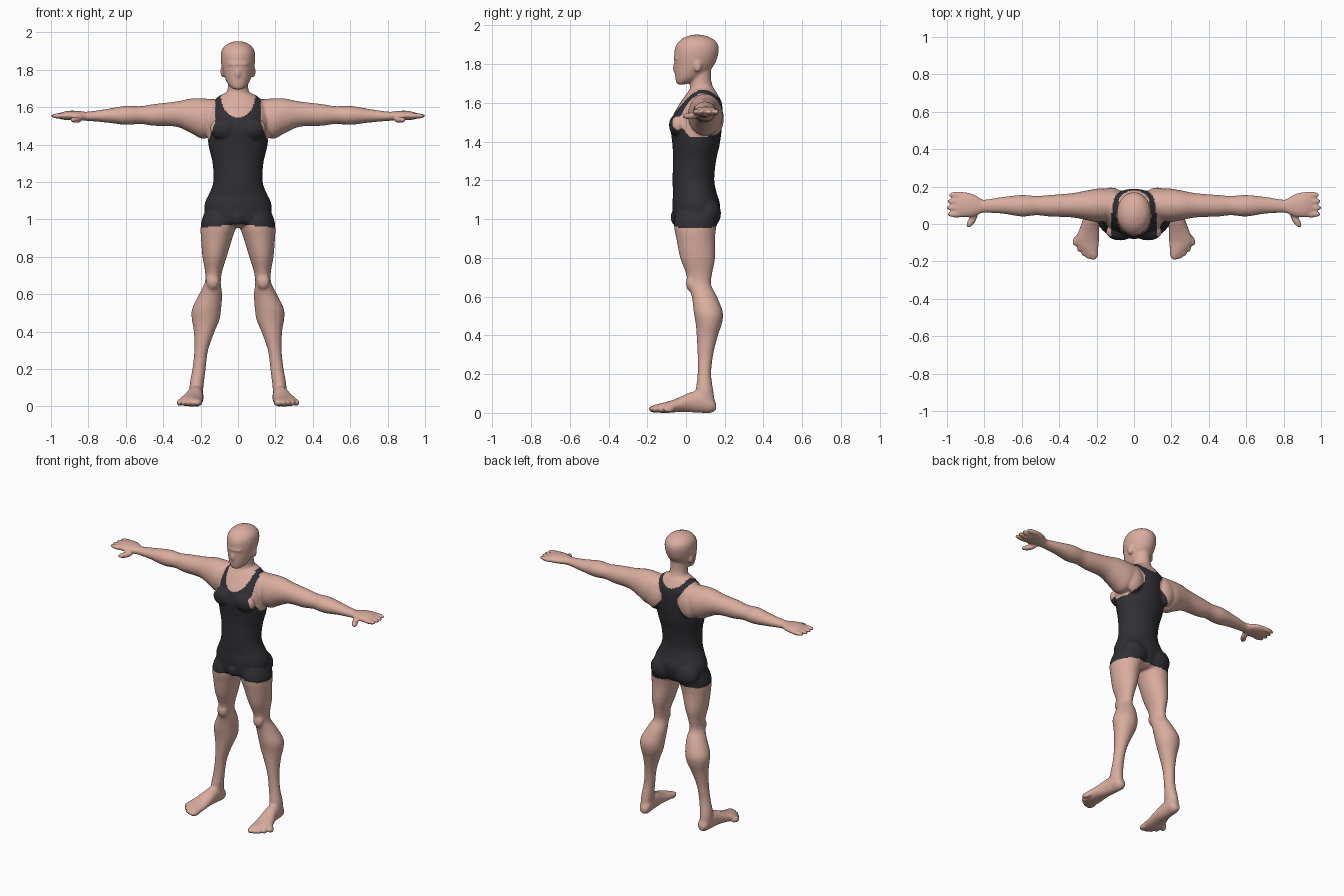
import bpy, bmesh, math
from mathutils import Vector, Matrix

cube = bpy.data.objects.get("Cube")
if cube:
    bpy.data.objects.remove(cube, do_unlink=True)

SIDES, STEPS = 28, 4
X, Y, Z = range(3)
bm = bmesh.new()


def material(name, colour):
    mat = bpy.data.materials.new(name)
    mat.use_nodes = True
    mat.diffuse_color = (*colour, 1)
    mat.node_tree.nodes["Principled BSDF"].inputs["Base Color"].default_value = (*colour, 1)
    return mat


def blend(a, b, c, d, t):
    """Smooth curve from b to c, with a and d as neighbours."""
    return b + 0.5 * t * (c - a + t * (2 * a - 5 * b + 4 * c - d + t * (3 * (b - c) + d - a)))


def loft(axis, rings):
    """Skin oval rings: (position, low, high, low, high) in hundredths."""
    padded = [rings[0]] + rings + [rings[-1]]
    fine = []
    for i in range(len(rings) - 1):
        for s in range(STEPS):
            fine.append([blend(*v, s / STEPS) for v in zip(*padded[i:i + 4])])
    fine.append(rings[-1])
    others = [k for k in range(3) if k != axis]
    loops = []
    for pos, a0, a1, b0, b1 in fine:
        loop = []
        for k in range(SIDES):
            angle = math.tau * k / SIDES
            co = Vector()
            co[axis] = pos
            co[others[0]] = (a0 + a1) / 2 + (a1 - a0) / 2 * math.cos(angle)
            co[others[1]] = (b0 + b1) / 2 + (b1 - b0) / 2 * math.sin(angle)
            loop.append(bm.verts.new(co / 100))
        loops.append(loop)
    for low, high in zip(loops, loops[1:]):
        for k in range(SIDES):
            n = (k + 1) % SIDES
            bm.faces.new((low[k], low[n], high[n], high[k]))
    bm.faces.new(loops[0][::-1])
    bm.faces.new(loops[-1])


def centred(rings):
    loft(Z, [(z, -w, w, y0, y1) for z, w, y0, y1 in rings])


def lump(centre, radii, turn=0):
    """Ellipsoid, in hundredths, turned about the vertical."""
    place = (Matrix.Translation(Vector(centre) / 100) @ Matrix.Rotation(turn, 4, "Z")
             @ Matrix.Diagonal((*(Vector(radii) / 100), 1)))
    bmesh.ops.create_uvsphere(bm, u_segments=20, v_segments=12, radius=1, matrix=place)


# Leg
loft(Z, [(108, 3, 16, -3, 15), (100, 1, 19.3, -6, 16), (95, 1.3, 20, -6, 15.5),
         (90, 3, 19.8, -5, 15), (80, 6, 19, -3, 15), (72, 8.5, 17.6, 0, 13.5),
         (66, 9.2, 17.8, 1, 13), (60, 8.5, 20.8, 3, 16), (52, 9, 24.6, 4, 19),
         (46, 10, 24.6, 5, 18.5), (40, 12.5, 23.6, 5.5, 16.5), (30, 16, 23.3, 6, 14),
         (20, 17.3, 24.4, 6, 13), (12, 18.3, 25.8, 5, 14), (5, 19, 26, 4, 15)])
lump((13.5, 2.5, 67), (3.5, 2.5, 4.5))

# Foot and toes
loft(Y, [(15.5, 20, 24, 1.5, 5), (13, 18.5, 25.5, 0, 9), (8, 18.5, 26.3, 0, 11.5),
         (2, 18.5, 27.5, .3, 10.5), (-4, 18.5, 29.7, .4, 7.8), (-9, 18.7, 31.5, 0, 6),
         (-13, 19, 29.5, 0, 5), (-17, 19.5, 24.5, .5, 4)])
for i in range(5):
    lump((21.2 + 2.5 * i, -16 + 0.45 * i * i, 2), (2.1 - i * .16, 3.6 - i * .15, 1.9), 0.3)

# Arm
loft(X, [(10, 3, 18, 148, 164), (18, 1, 19, 143, 164.6), (25, 2, 18, 146, 164.6),
         (33, 3.5, 16.5, 149.5, 163), (45, 4, 15.5, 150, 161.6), (52, 4.7, 15, 151, 160.5),
         (60, 4, 15.5, 150.5, 160.7), (70, 5.5, 14.5, 151.7, 159), (80, 6, 13, 152.6, 157.6),
         (84, 5.5, 13.5, 152.6, 157.6)])

# Hand, fingers and thumb
loft(X, [(81, 6, 13, 153, 157.4), (86, 4, 16, 153, 158), (91, 3.5, 17, 153, 158), (95, 4, 16, 153.5, 157)])
for i in range(4):
    lump((94 + (.7, 1, .8, 0)[i], 5.3 + 3.4 * i, 155.3), (5.3, 1.9, 1.5))
lump((86.5, 2.2, 153.2), (5, 1.9, 1.7), -1)

# Paired muscles and ears
lump((7.5, -4.2, 148.5), (7.5, 4.6, 6))
lump((12.5, 14.5, 152), (7, 5, 9))
lump((8.7, 11.2, 103), (9, 6.9, 8))
lump((8.2, 6, 179), (1.2, 2, 3.2))

# Mirror the paired parts
copy = bmesh.ops.duplicate(bm, geom=bm.verts[:] + bm.edges[:] + bm.faces[:])["geom"]
for item in copy:
    if isinstance(item, bmesh.types.BMVert):
        item.co.x *= -1
bmesh.ops.reverse_faces(bm, faces=[f for f in copy if isinstance(f, bmesh.types.BMFace)])

# Torso with a shirt hem over the hips
centred([(95.5, 7, 0, 11), (98, 16, -6, 15), (105, 18, -7, 17.5), (109.5, 17.5, -7, 17.2),
         (113, 15.8, -6.7, 16), (120, 13.2, -7, 14.6), (130, 13.6, -6.7, 15.5),
         (138, 15.5, -7, 17.3), (144, 16.3, -7.7, 18.2), (148, 16.3, -8, 18.6),
         (154, 16.5, -6.5, 18.8), (160, 15.5, -3, 18.5), (165, 11.5, .5, 16), (168, 6, 3, 14)])
lump((0, -4.5, 101), (4, 3.5, 4.5))

# Neck and head
centred([(160, 8, 2, 16.5), (164, 7.5, 2, 15.5), (168, 5.9, 2, 14), (172, 5.4, 2, 13), (178, 5.5, 1, 13)])
centred([(169.5, 2.5, -4.7, -.5), (172, 5.2, -5.4, 6), (176, 7.2, -5.8, 11.5), (180, 8.3, -6, 14.8),
         (184, 9.1, -6.1, 16.4), (188, 9.2, -5.8, 17), (191, 8.4, -4.3, 16), (193.6, 6, -1.2, 13),
         (195.2, 2, 3.2, 8.2)])
lump((0, -5.3, 178), (1.3, 1.7, 2.6))
lump((0, -4, 183), (5.5, 2.5, 1.3))

# Fuse every part into one smooth body
bmesh.ops.recalc_face_normals(bm, faces=bm.faces)
mesh = bpy.data.meshes.new("body")
bm.to_mesh(mesh)
bm.free()
body = bpy.data.objects.new("body", mesh)
bpy.context.collection.objects.link(body)
fuse = body.modifiers.new("fuse", "REMESH")
fuse.mode, fuse.voxel_size = "VOXEL", 0.007
relax = body.modifiers.new("relax", "SMOOTH")
relax.factor, relax.iterations = 0.5, 5
graph = bpy.context.evaluated_depsgraph_get()
fused = bpy.data.meshes.new_from_object(body.evaluated_get(graph))
body.modifiers.clear()
body.data = fused
fused.name = "body"
fused.materials.clear()
fused.materials.append(material("skin", (0.70, 0.42, 0.345)))
fused.materials.append(material("dark_suit", (0.03, 0.03, 0.036)))


def in_suit(c):
    """Short legs, scooped neck, open armholes and a narrow back."""
    x, y, z = abs(c.x), c.y, c.z
    if z < 0.975 - 0.1 * x or z > 1.69:
        return False
    if z < 1.425:
        return x < 0.21
    if y < 0.06:
        outer = 0.122 + 0.035 * max(0, (1.52 - z) / 0.1)
        scoop = (x / 0.092) ** 2 + ((z - 1.66) / 0.115) ** 2
    else:
        outer = 0.06 + 0.09 * max(0, (1.52 - z) / 0.1) + 0.055 * max(0, (z - 1.56) / 0.09)
        scoop = (x / 0.088) ** 2 + ((z - 1.685) / 0.07) ** 2
    return x < outer and scoop > 1


# Colour the suit
for face in fused.polygons:
    face.material_index = int(in_suit(face.center))
fused.shade_smooth()
